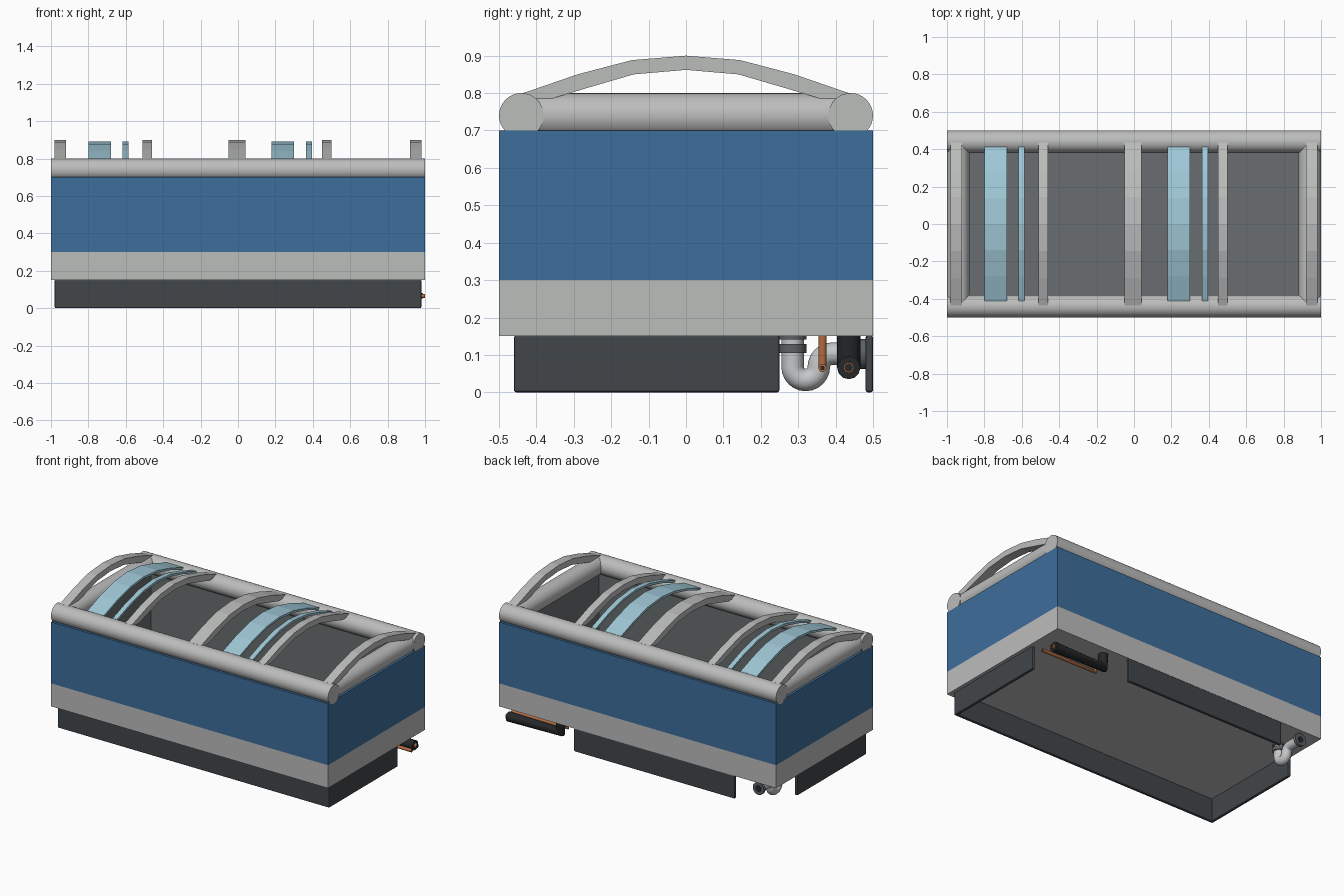
import bpy, bmesh, math
from mathutils import Matrix

old = bpy.data.objects.get("Cube")
if old:
    bpy.data.objects.remove(old, do_unlink=True)


def material(name, r, g, b):
    m = bpy.data.materials.new(name)
    m.use_nodes = True
    m.diffuse_color = (r, g, b, 1)
    m.node_tree.nodes["Principled BSDF"].inputs["Base Color"].default_value = (r, g, b, 1)
    return m


GREY = material("light grey", .5, .51, .5)
BLUE = material("panel blue", .048, .155, .33)
INSIDE = material("interior grey", .14, .155, .16)
SKIRT = material("skirt charcoal", .052, .061, .068)
GLASS = material("pale blue glass", .35, .58, .68)
PLASTIC = material("drain plastic", .56, .57, .58)
CLAMP = material("clamp grey", .11, .12, .13)
COPPER = material("copper", .45, .15, .05)
RUBBER = material("black insulation", .018, .02, .022)


def finish(bm, name, *mats):
    bmesh.ops.recalc_face_normals(bm, faces=bm.faces)
    me = bpy.data.meshes.new(name)
    bm.to_mesh(me)
    bm.free()
    for m in mats:
        me.materials.append(m)
    ob = bpy.data.objects.new(name, me)
    bpy.context.collection.objects.link(ob)
    return ob


def activate(ob):
    bpy.ops.object.select_all(action='DESELECT')
    ob.select_set(True)
    bpy.context.view_layer.objects.active = ob


def smooth(ob):
    activate(ob)
    bpy.ops.object.shade_smooth_by_angle(angle=math.radians(40))


def box_mesh(x0, x1, y0, y1, z0, z1):
    bm = bmesh.new()
    bmesh.ops.create_cube(bm, size=1)
    for v in bm.verts:
        v.co.x = x1 if v.co.x > 0 else x0
        v.co.y = y1 if v.co.y > 0 else y0
        v.co.z = z1 if v.co.z > 0 else z0
    return bm


def box(name, mat, *size, bevel=0):
    ob = finish(box_mesh(*size), name, mat)
    if bevel:
        mod = ob.modifiers.new("bevel", 'BEVEL')
        mod.width, mod.segments = bevel, 2
    return ob


def cylinder(name, mat, radius, length, loc, axis, segments=32):
    turn = {'X': Matrix.Rotation(math.pi / 2, 4, 'Y'),
            'Y': Matrix.Rotation(math.pi / 2, 4, 'X'),
            'Z': Matrix.Identity(4)}[axis]
    bm = bmesh.new()
    bmesh.ops.create_cone(bm, cap_ends=True, segments=segments, radius1=radius,
                          radius2=radius, depth=length,
                          matrix=Matrix.Translation(loc) @ turn)
    ob = finish(bm, name, mat)
    smooth(ob)


def pipe(name, mat, radius, points):
    cu = bpy.data.curves.new(name, 'CURVE')
    cu.dimensions = '3D'
    cu.bevel_depth, cu.bevel_resolution, cu.use_fill_caps = radius, 4, True
    sp = cu.splines.new('POLY')
    sp.points.add(len(points) - 1)
    for p, co in zip(sp.points, points):
        p.co = (*co, 1)
    cu.materials.append(mat)
    ob = bpy.data.objects.new(name, cu)
    bpy.context.collection.objects.link(ob)
    activate(ob)
    bpy.ops.object.convert(target='MESH')
    smooth(bpy.context.object)


def arch(name, mat, x0, x1, outer, inner):
    # half outlines run from the crown to the foot, then get mirrored
    def full(half):
        return [(-y, z) for y, z in reversed(half[1:])] + half
    loop = full(outer) + full(inner)[::-1]
    bm = bmesh.new()
    face = bm.faces.new([bm.verts.new((x0, y, z)) for y, z in loop])
    ext = bmesh.ops.extrude_face_region(bm, geom=[face])["geom"]
    bmesh.ops.translate(bm, vec=(x1 - x0, 0, 0),
                        verts=[g for g in ext if isinstance(g, bmesh.types.BMVert)])
    finish(bm, name, mat)


# Body: plain lower band and an open blue tub with a dark interior
box("lower_band", GREY, -1, 1, -.5, .5, .15, .3)
bm = box_mesh(-1, 1, -.5, .5, .3, .7)
top = max(bm.faces, key=lambda f: f.calc_center_median().z)
bmesh.ops.inset_region(bm, faces=[top], thickness=.11)
ext = bmesh.ops.extrude_discrete_faces(bm, faces=[top])["faces"][0]
for v in ext.verts:
    v.co.z = .31
for f in bm.faces:
    c = f.calc_center_median()
    if abs(c.x) < .95 and abs(c.y) < .45 and c.z > .305:
        f.material_index = 1
finish(bm, "tub", BLUE, INSIDE)

# Round rails on the rim
for side, s in (("front", -1), ("back", 1)):
    cylinder(side + "_rail", GREY, .06, 2, (0, s * .44, .74), 'X')
for side, s in (("right", -1), ("left", 1)):
    cylinder(side + "_rail", GREY, .06, .88, (s * .94, 0, .74), 'Y')

# Curved cross bars over the opening
bar_outer = [(0, .9), (.145, .888), (.29, .85), (.435, .8)]
bar_inner = [(0, .862), (.14, .85), (.27, .812), (.36, .785), (.42, .785)]
for i, (x, w) in enumerate([(-.95, .06), (-.485, .05), (-.005, .09), (.475, .05), (.95, .06)]):
    arch(f"cross_bar_{i + 1}", GREY, x - w / 2, x + w / 2, bar_outer, bar_inner)

# Curved glass strips, a wide and a narrow one in each half
strip_outer = [(0, .89), (.14, .877), (.28, .84), (.42, .79)]
strip_inner = [(y, z - .014) for y, z in strip_outer]
for i, x in enumerate((-.8, .18)):
    arch(f"wide_glass_{i + 1}", GLASS, x, x + .12, strip_outer, strip_inner)
    arch(f"narrow_glass_{i + 1}", GLASS, x + .183, x + .215, strip_outer, strip_inner)

# Skirt panels around the underside
box("front_skirt", SKIRT, -.98, .98, -.46, -.44, 0, .152, bevel=.006)
box("back_skirt", SKIRT, -.7, .46, .48, .5, 0, .152, bevel=.006)
for side, s in (("right", -1), ("left", 1)):
    xs = sorted((s * .98, s * .96))
    box(side + "_skirt", SKIRT, *xs, -.46, .25, 0, .152, bevel=.006)

# Drain trap: down, round a U bend, then out to the back
DX = -.86
bend = [math.radians(a) for a in range(180, 361, 15)]
turn = [math.radians(a) for a in range(165, 89, -15)]
path = [(DX, .285, .155)]
path += [(DX, .32 + .035 * math.cos(a), .068 + .035 * math.sin(a)) for a in bend]
path += [(DX, .39 + .035 * math.cos(a), .068 + .035 * math.sin(a)) for a in turn]
path += [(DX, .48, .103)]
pipe("drain_trap", PLASTIC, .03, path)
cylinder("drain_collar", CLAMP, .037, .024, (DX, .285, .117), 'Z')
cylinder("drain_top_collar", CLAMP, .037, .01, (DX, .285, .146), 'Z')
cylinder("drain_flange", CLAMP, .04, .018, (DX, .474, .103), 'Y')
cylinder("drain_opening", RUBBER, .02, .008, (DX, .481, .103), 'Y')

# Refrigerant lines: bare copper and an insulated one
pipe("copper_line", COPPER, .011, [(.6, .365, .155), (.6, .365, .065), (1, .365, .065)])
cylinder("copper_line_bore", RUBBER, .006, .004, (.9985, .365, .065), 'X', 16)
pipe("insulated_line", RUBBER, .031, [(.6, .435, .155), (.6, .435, .066), (.975, .435, .066)])
cylinder("insulated_line_core", COPPER, .014, .03, (.975, .435, .066), 'X', 16)
cylinder("insulated_line_bore", RUBBER, .011, .004, (.9895, .435, .066), 'X', 16)
